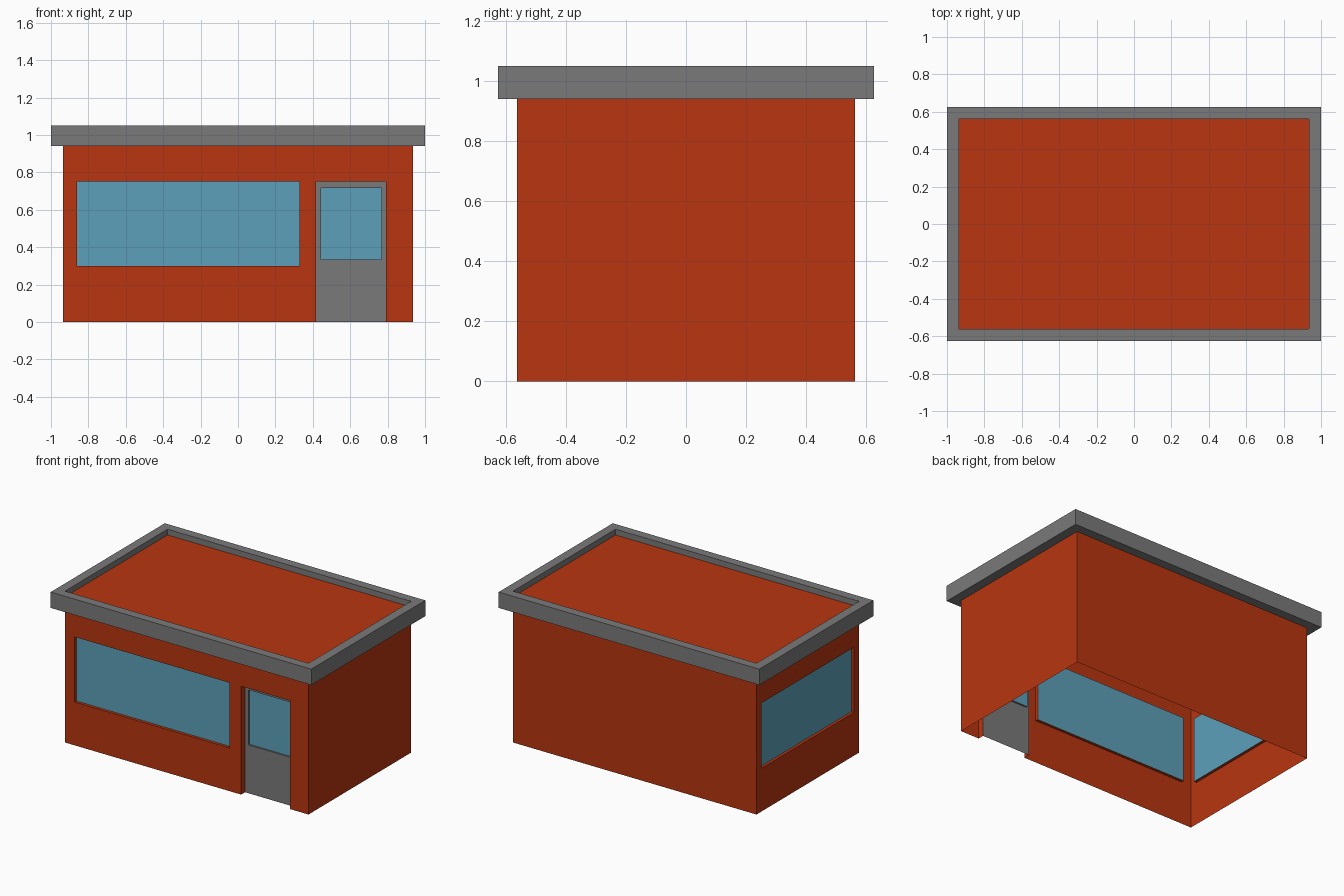
import bpy, bmesh
from mathutils import Vector

default = bpy.data.objects.get("Cube")
if default:
    bpy.data.objects.remove(default, do_unlink=True)


def material(name, rgb):
    m = bpy.data.materials.new(name)
    m.use_nodes = True
    m.diffuse_color = (*rgb, 1)
    m.node_tree.nodes["Principled BSDF"].inputs["Base Color"].default_value = (*rgb, 1)
    return m


BRICK = material("brick_orange", (0.485, 0.036, 0.005))
GREY = material("trim_grey", (0.195, 0.195, 0.195))
GLASS = material("glass_blue", (0.107, 0.352, 0.491))

W, D = 0.935, 0.5625            # half width and half depth of the walls
DECK, EAVE, TOP = 1.01, 0.94, 1.05
WIN_DEPTH, DOOR_DEPTH, LIGHT_DEPTH = 0.02, 0.043, 0.012


def finish(bm, name, mat):
    mesh = bpy.data.meshes.new(name)
    bm.to_mesh(mesh)
    bm.free()
    mesh.materials.append(mat)
    ob = bpy.data.objects.new(name, mesh)
    bpy.context.collection.objects.link(ob)
    return ob


def on_wall(bm, normal):
    # faces lying on the outermost plane in the given direction
    far = max(v.co.dot(normal) for v in bm.verts)
    return [f for f in bm.faces
            if all(abs(v.co.dot(normal) - far) < 1e-4 for v in f.verts)]


def cut_opening(bm, normal, axis, a, z, depth):
    """Cut a rectangular recess into a wall and leave its back open."""
    for ax, lim in ((axis, a), (2, z)):
        for value in lim:
            if value <= 0 and ax == 2:
                continue
            no = Vector((0, 0, 0))
            no[ax] = 1
            faces = on_wall(bm, normal)
            geom = list({g for f in faces for g in (*f.verts, *f.edges)}) + faces
            bmesh.ops.bisect_plane(bm, geom=geom, plane_co=no * value, plane_no=no)
    picked = []
    for f in on_wall(bm, normal):
        c = f.calc_center_median()
        if a[0] < c[axis] < a[1] and z[0] < c.z < z[1]:
            picked.append(f)
    bmesh.ops.dissolve_faces(bm, faces=picked) if len(picked) > 1 else None
    back = [f for f in on_wall(bm, normal)
            if a[0] < f.calc_center_median()[axis] < a[1]
            and z[0] < f.calc_center_median().z < z[1]]
    # reveals around the opening, none along the ground
    f = back[0]
    for e in list(f.edges):
        if all(v.co.z < 1e-4 for v in e.verts):
            continue
        p, q = (v.co.copy() for v in e.verts)
        bm.faces.new([bm.verts.new(c) for c in (p, q, q - normal * depth, p - normal * depth)])
    bmesh.ops.delete(bm, geom=[f], context='FACES')


def pane(name, mat, axis, a, z, plane):
    """Flat upright rectangle; axis is the horizontal one it spans."""
    bm = bmesh.new()
    pts = []
    for u, h in ((a[0], z[0]), (a[1], z[0]), (a[1], z[1]), (a[0], z[1])):
        pts.append((u, plane, h) if axis == 0 else (plane, -u, h))
    bm.faces.new([bm.verts.new(p) for p in pts])
    return finish(bm, name, mat)


front, left_out = Vector((0, -1, 0)), Vector((-1, 0, 0))
WIN_X, WIN_Z = (-0.86, 0.328), (0.30, 0.752)
SIDE_Y = (-0.507, 0.507)
DOOR_X, DOOR_Z = (0.418, 0.792), (0, 0.752)
LIGHT_X, LIGHT_Z = (0.443, 0.767), (0.335, 0.717)

# walls and roof deck: a box open underneath
bm = bmesh.new()
bmesh.ops.create_cube(bm, size=1)
for v in bm.verts:
    v.co = Vector((v.co.x * 2 * W, v.co.y * 2 * D, (v.co.z + 0.5) * DECK))
bmesh.ops.delete(bm, geom=[f for f in bm.faces if f.normal.z < -0.5], context='FACES')
cut_opening(bm, front, 0, WIN_X, WIN_Z, WIN_DEPTH)
cut_opening(bm, front, 0, DOOR_X, DOOR_Z, DOOR_DEPTH)
cut_opening(bm, left_out, 1, SIDE_Y, WIN_Z, WIN_DEPTH)
bmesh.ops.remove_doubles(bm, verts=bm.verts[:], dist=1e-4)
bmesh.ops.recalc_face_normals(bm, faces=bm.faces[:])
finish(bm, "walls_and_roof", BRICK)

# roof trim: rectangular loops joined into a raised lip
bm = bmesh.new()
loops = []
for x, y, z in ((W, D, EAVE), (1, 0.625, EAVE), (1, 0.625, TOP), (W, D, TOP), (W, D, DECK)):
    loops.append([bm.verts.new((sx * x, sy * y, z))
                  for sx, sy in ((-1, -1), (1, -1), (1, 1), (-1, 1))])
for lower, upper in zip(loops, loops[1:]):
    for i in range(4):
        j = (i + 1) % 4
        bm.faces.new((lower[i], lower[j], upper[j], upper[i]))
finish(bm, "roof_trim", GREY)

# windows
pane("front_window", GLASS, 0, WIN_X, WIN_Z, -D + WIN_DEPTH)
pane("side_window", GLASS, 1, SIDE_Y, WIN_Z, -W + WIN_DEPTH)

# door with a recessed light
door_y = -D + DOOR_DEPTH
bm = bmesh.new()
corners = ((DOOR_X[0], 0), (DOOR_X[1], 0), (DOOR_X[1], DOOR_Z[1]), (DOOR_X[0], DOOR_Z[1]))
bm.faces.new([bm.verts.new((x, door_y, z)) for x, z in corners])
cut_opening(bm, front, 0, LIGHT_X, LIGHT_Z, LIGHT_DEPTH)
bmesh.ops.remove_doubles(bm, verts=bm.verts[:], dist=1e-4)
finish(bm, "door", GREY)
pane("door_window", GLASS, 0, LIGHT_X, LIGHT_Z, door_y + LIGHT_DEPTH)
